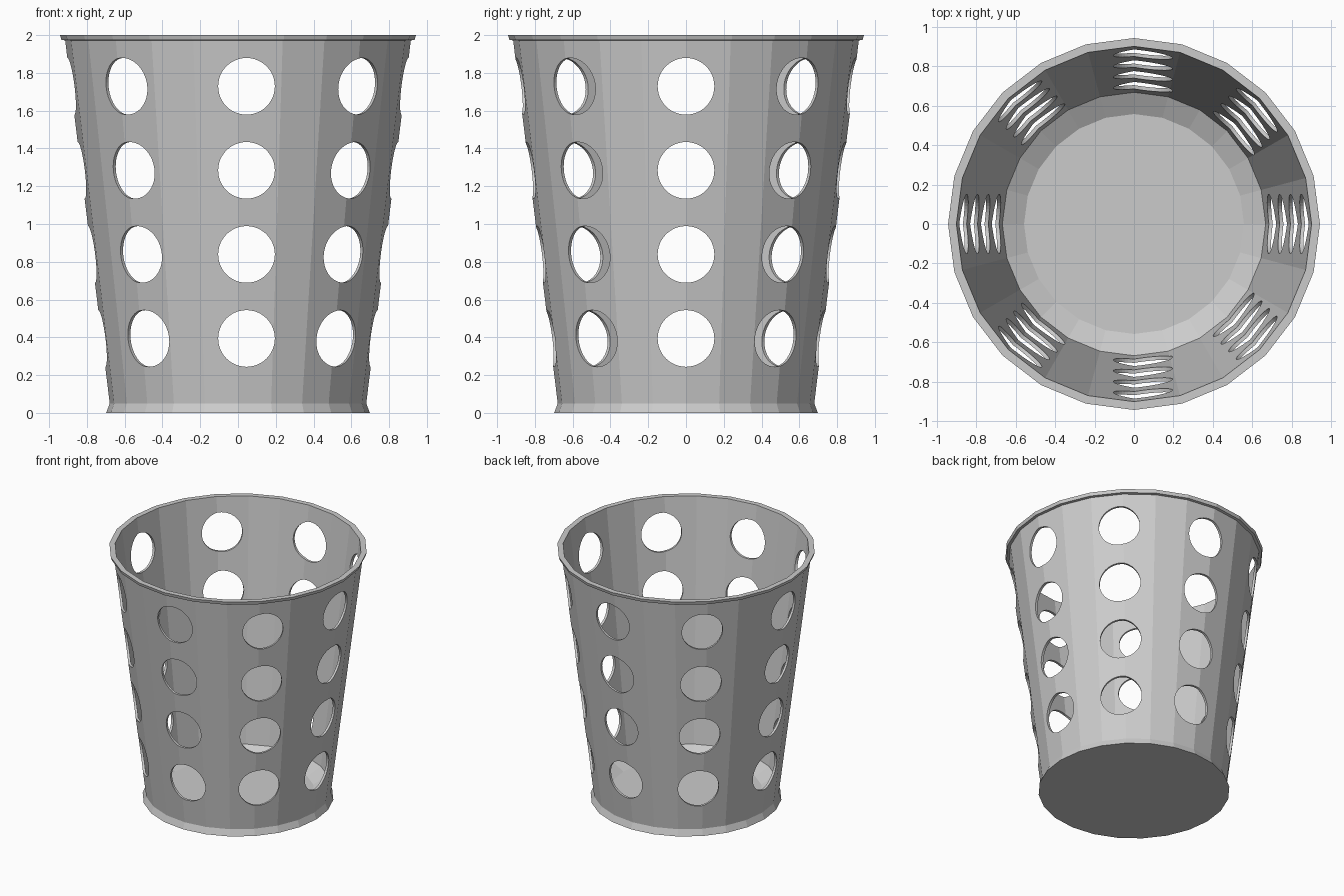
import bpy, bmesh, math
from mathutils import Matrix, Vector

if "Cube" in bpy.data.objects:
    bpy.data.objects.remove(bpy.data.objects["Cube"])

SIDES = 24
HOLE_AXIS_X = 0.045          # hole pattern sits slightly off centre
HOLE_R = 0.15
HOLE_Z = [0.394, 0.839, 1.284, 1.729]

grey = bpy.data.materials.new("light_grey")
grey.diffuse_color = (0.6, 0.6, 0.6, 1)
grey.use_nodes = True
grey.node_tree.nodes["Principled BSDF"].inputs["Base Color"].default_value = grey.diffuse_color


def link(name, bm):
    bmesh.ops.recalc_face_normals(bm, faces=bm.faces)
    mesh = bpy.data.meshes.new(name)
    bm.to_mesh(mesh)
    bm.free()
    obj = bpy.data.objects.new(name, mesh)
    bpy.context.collection.objects.link(obj)
    mesh.materials.append(grey)
    return obj


# Basket shell: (radius, height) from the underside, up the outside, down the inside
profile = [(0.698, 0.0), (0.679, 0.05), (0.915, 1.972), (0.935, 1.975),
           (0.942, 2.0), (0.900, 2.0), (0.667, 0.11), (0.557, 0.05)]
bm = bmesh.new()
rings = []
for r, z in profile:
    rings.append([bm.verts.new((r * math.cos(math.tau * i / SIDES),
                                r * math.sin(math.tau * i / SIDES), z))
                  for i in range(SIDES)])
for a, b in zip(rings, rings[1:]):
    for i in range(SIDES):
        j = (i + 1) % SIDES
        bm.faces.new((a[i], a[j], b[j], b[i]))
bm.faces.new(rings[0][::-1])     # underside
bm.faces.new(rings[-1])          # inner floor
basket = link("basket", bm)

# Hole cutters: eight directions, four rows
bm = bmesh.new()
for k in range(8):
    ang = k * math.tau / 8
    d = Vector((math.cos(ang), math.sin(ang), 0))
    rot = d.to_track_quat('Z', 'Y').to_matrix().to_4x4()
    for z in HOLE_Z:
        pos = Vector((HOLE_AXIS_X, 0, z)) + d * 0.8
        bmesh.ops.create_cone(bm, cap_ends=True, segments=48, radius1=HOLE_R,
                              radius2=HOLE_R, depth=0.7,
                              matrix=Matrix.Translation(pos) @ rot)
cutter = link("hole_cutter", bm)
cutter.hide_render = True

# Cut the holes and bake the result
mod = basket.modifiers.new("holes", 'BOOLEAN')
mod.operation = 'DIFFERENCE'
mod.solver = 'EXACT'
mod.object = cutter
bpy.context.view_layer.update()
deps = bpy.context.evaluated_depsgraph_get()
cut_mesh = bpy.data.meshes.new_from_object(basket.evaluated_get(deps))
basket.modifiers.clear()
basket.data = cut_mesh
bpy.data.objects.remove(cutter)
